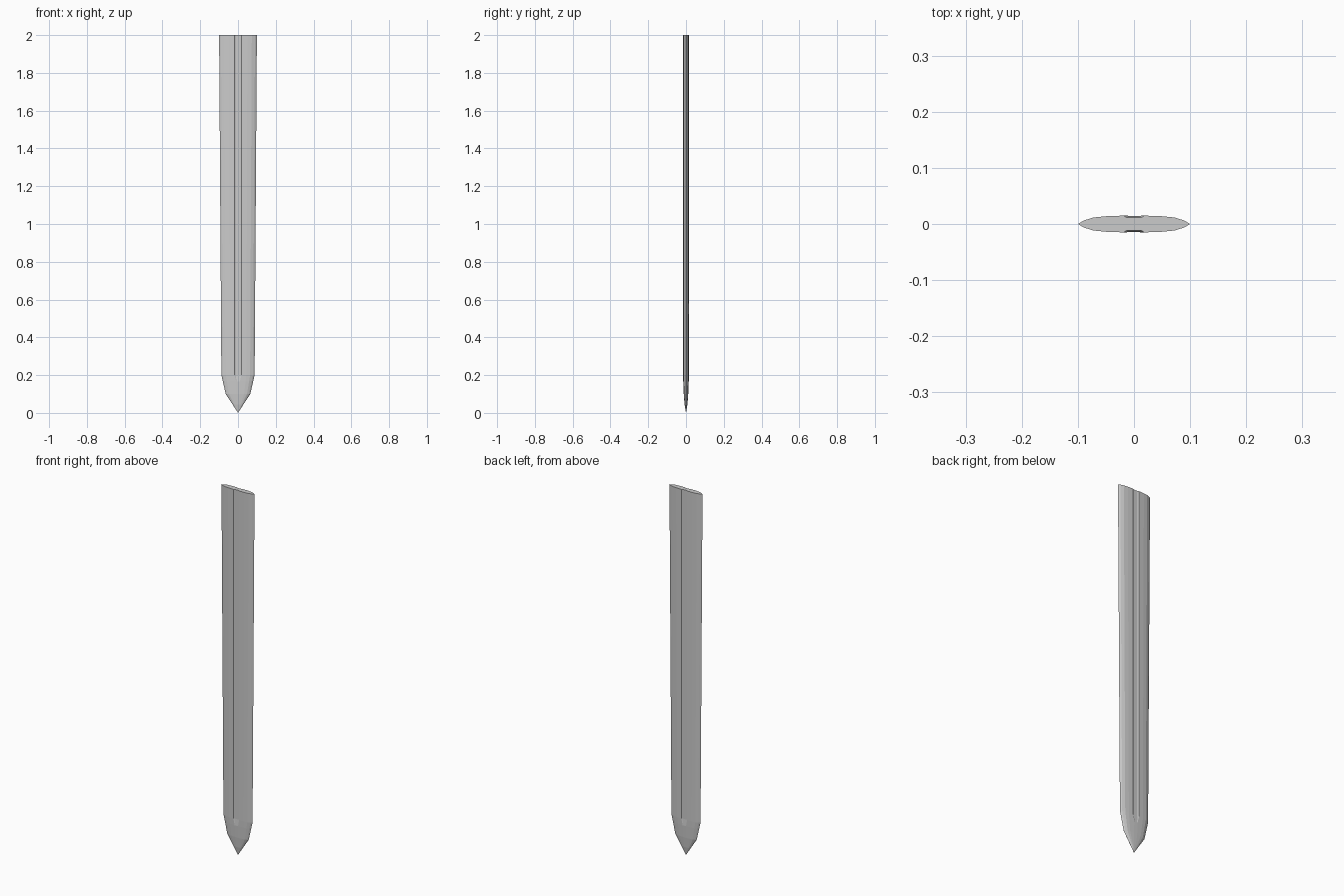
import bpy, bmesh

if "Cube" in bpy.data.objects:
    bpy.data.objects.remove(bpy.data.objects["Cube"])

# rings up the blade: height, half width, thickness scale, groove half width, groove depth
RINGS = [(0.045, 0.029, 0.50, 0.005, 0.0),
         (0.10, 0.065, 0.80, 0.010, 0.0),
         (0.165, 0.080, 0.97, 0.010, 0.0),
         (0.20, 0.088, 1.0, 0.018, 0.0035),
         (2.00, 0.100, 1.0, 0.018, 0.0035)]


def section(w, t, g, d):
    """Closed lens-shaped cross-section with a shallow groove on both faces."""
    q = [(w, 0), (0.9 * w, 0.0060 * t), (0.73 * w, 0.0115 * t), (0.5 * w, 0.0138 * t),
         (g, 0.015 * t), (0.7 * g, 0.015 * t - d)]
    half = q + [(0, 0.015 * t - d)] + [(-x, y) for x, y in reversed(q)]
    return half + [(x, -y) for x, y in reversed(half[1:-1])]


# blade: loft the sections, closing with a point at the bottom and a flat cap on top
bm = bmesh.new()
loops = [[bm.verts.new((x, y, z)) for x, y in section(w, t, g, d)] for z, w, t, g, d in RINGS]
n = len(loops[0])
tip = bm.verts.new((0, 0, 0))
for i in range(n):
    j = (i + 1) % n
    bm.faces.new((tip, loops[0][j], loops[0][i]))
    for a, b in zip(loops, loops[1:]):
        bm.faces.new((a[i], a[j], b[j], b[i]))
bm.faces.new(loops[-1])
bmesh.ops.recalc_face_normals(bm, faces=bm.faces[:])

mesh = bpy.data.meshes.new("blade")
bm.to_mesh(mesh)
bm.free()
blade = bpy.data.objects.new("blade", mesh)
bpy.context.collection.objects.link(blade)
